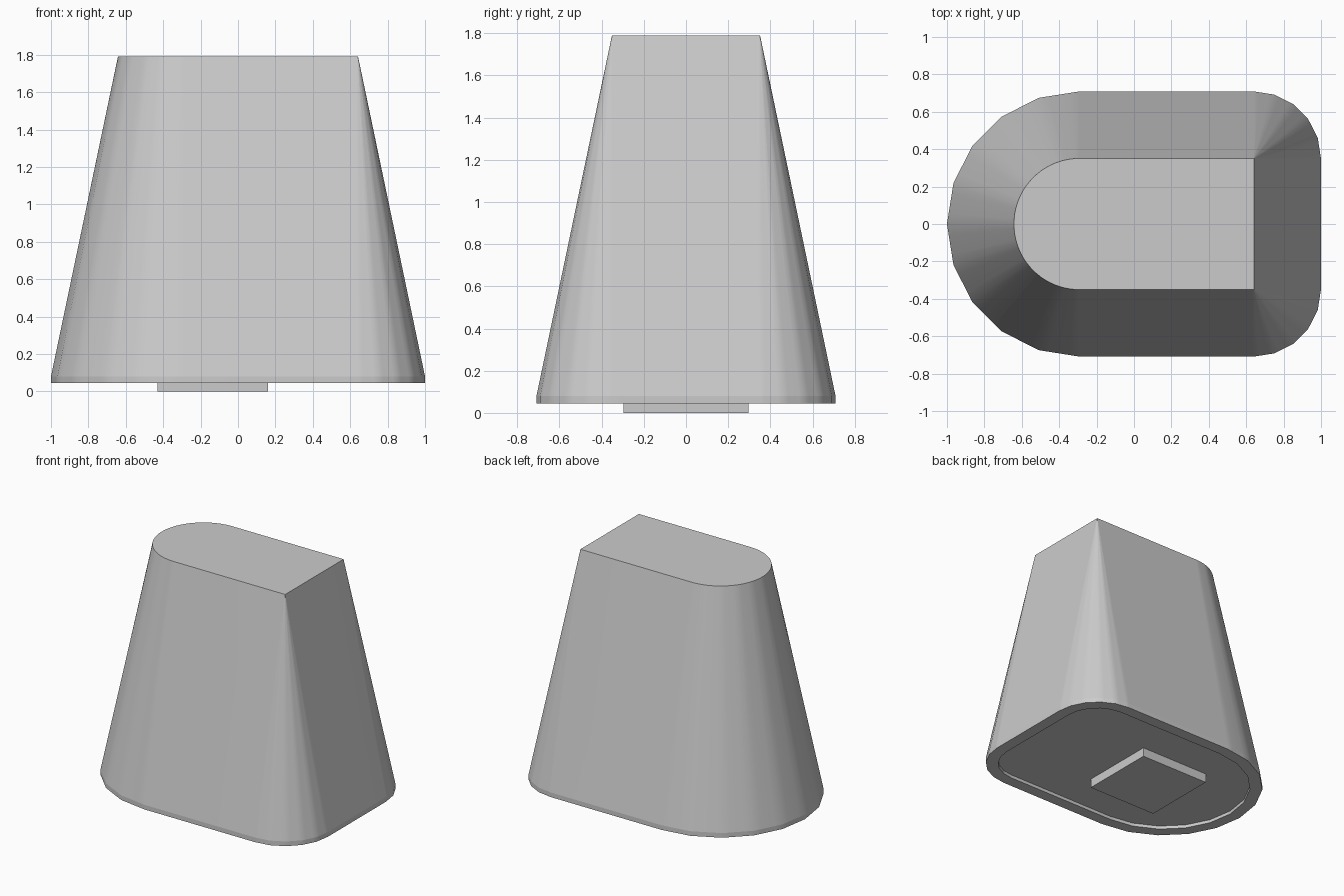
import bpy, bmesh
from math import radians, sin, cos
from mathutils import Vector

cube = bpy.data.objects.get("Cube")
if cube:
    bpy.data.objects.remove(cube, do_unlink=True)

HALF_X, RADIUS = 0.64, 0.349   # top footprint: round left end, square right end
STEP, SUB = radians(18), 4     # coarse facet angle and samples per facet

grey = bpy.data.materials.new("plain_grey")
grey.use_nodes = True
colour = (0.6, 0.6, 0.6, 1)
grey.diffuse_color = colour
grey.node_tree.nodes["Principled BSDF"].inputs["Base Color"].default_value = colour


def arc(cx, cy, r, start, steps, z, faceted):
    """Arc points; faceted arcs run straight between the coarse corners."""
    points = []
    for i in range(steps * SUB + 1):
        k, t = divmod(i, SUB)
        on_circle = lambda n: Vector((cx + r * cos(start + n * STEP),
                                      cy + r * sin(start + n * STEP), z))
        if faceted:
            points.append(on_circle(k).lerp(on_circle(k + 1), t / SUB))
        else:
            points.append(on_circle(i / SUB))
    return points


def outline(offset, z, faceted=True):
    """Footprint grown outwards by an offset, counter-clockwise."""
    right = HALF_X
    return (arc(right, -RADIUS, offset, radians(-90), 5, z, faceted)
            + arc(right, RADIUS, offset, 0, 5, z, faceted)
            + arc(RADIUS - HALF_X, 0, RADIUS + offset, radians(90), 10, z, faceted))


def finish(name, bm):
    mesh = bpy.data.meshes.new(name)
    bmesh.ops.recalc_face_normals(bm, faces=bm.faces)
    bm.to_mesh(mesh)
    bm.free()
    mesh.materials.append(grey)
    obj = bpy.data.objects.new(name, mesh)
    bpy.context.collection.objects.link(obj)
    return obj


# Tapered body: recess floor, recess wall, rim, straight band, tapered wall, top
bm = bmesh.new()
levels = [outline(0.27, 0.07), outline(0.27, 0.045), outline(0.36, 0.045),
          outline(0.36, 0.08), outline(0.002, 1.79, False)]
rings = [[bm.verts.new(p) for p in level] for level in levels]
for low, high in zip(rings, rings[1:]):
    for i in range(len(low)):
        bm.faces.new((low[i - 1], low[i], high[i], high[i - 1]))
bm.faces.new(rings[0])
bm.faces.new(rings[-1])
body = finish("tapered_body", bm)

bpy.ops.object.select_all(action="DESELECT")
body.select_set(True)
bpy.context.view_layer.objects.active = body
bpy.ops.object.shade_smooth_by_angle(angle=radians(30))

# Crisp line where the straight band meets the taper
for edge in body.data.edges:
    if all(abs(body.data.vertices[v].co.z - 0.08) < 0.001 for v in edge.vertices):
        edge.use_edge_sharp = True
weighted = body.modifiers.new("flat_sides", "WEIGHTED_NORMAL")
weighted.keep_sharp = True

# Square peg under the body, standing out of the recess
bm = bmesh.new()
bmesh.ops.create_cube(bm, size=1)
bmesh.ops.scale(bm, vec=(0.59, 0.594, 0.07), verts=bm.verts)
bmesh.ops.translate(bm, vec=(-0.135, 0, 0.035), verts=bm.verts)
finish("bottom_peg", bm)
